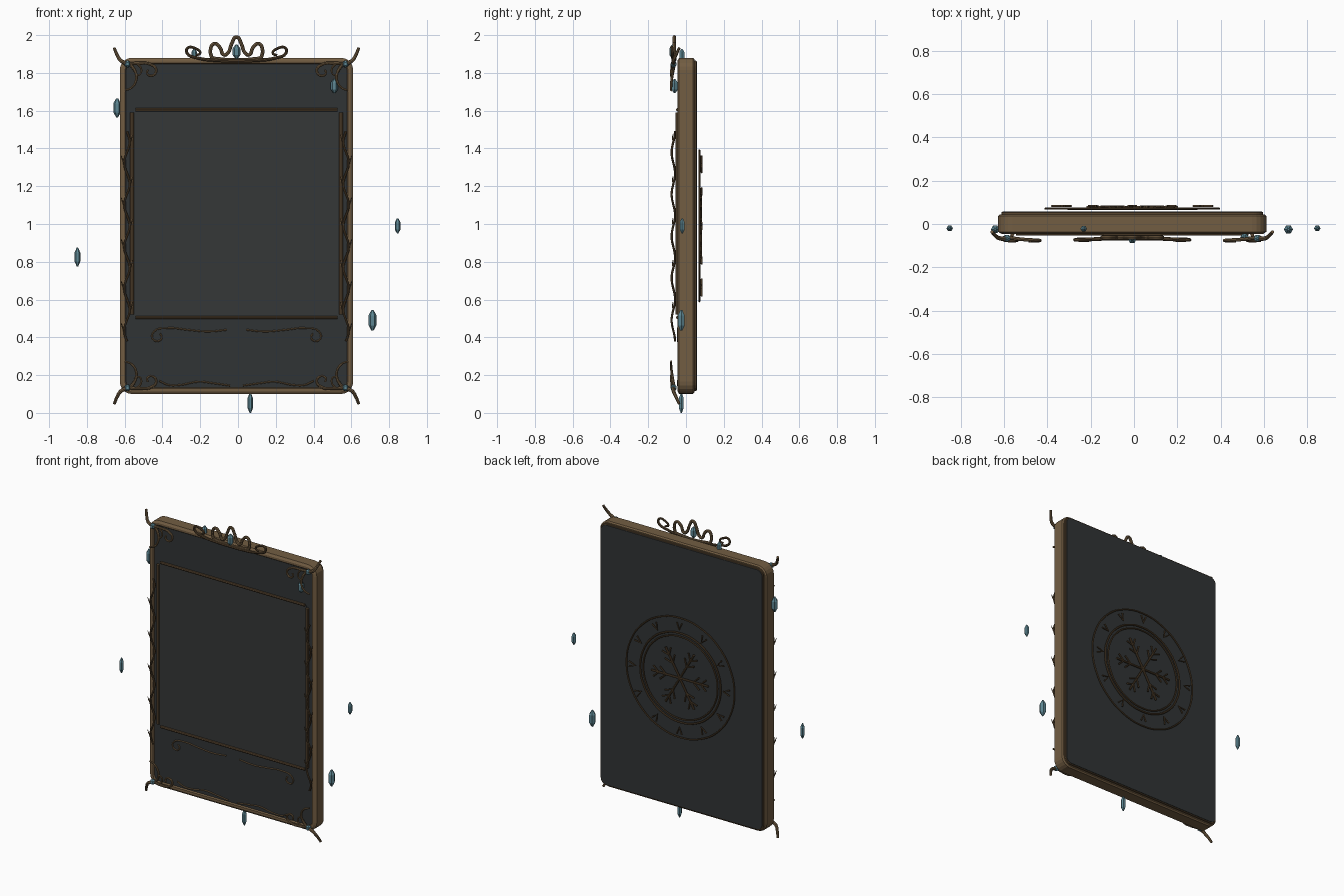
import bpy, bmesh, math
from math import sin, cos, pi
from mathutils import Vector

if "Cube" in bpy.data.objects:
    bpy.data.objects.remove(bpy.data.objects["Cube"])

CX, CZ = -0.008, 0.99          # centre of the card


def material(name, rgb):
    m = bpy.data.materials.new(name)
    m.diffuse_color = (*rgb, 1)
    m.use_nodes = True
    m.node_tree.nodes["Principled BSDF"].inputs["Base Color"].default_value = m.diffuse_color
    return m


BRONZE = material("bronze", (0.17, 0.11, 0.055))
DARK_BRONZE = material("dark_bronze", (0.10, 0.062, 0.03))
SLATE = material("slate", (0.03, 0.034, 0.035))
WINDOW = material("window_slate", (0.036, 0.039, 0.039))
CRYSTAL = material("crystal", (0.11, 0.24, 0.29))


def add_mesh(name, bm, mat):
    bmesh.ops.recalc_face_normals(bm, faces=bm.faces)
    me = bpy.data.meshes.new(name)
    bm.to_mesh(me)
    bm.free()
    me.materials.append(mat)
    ob = bpy.data.objects.new(name, me)
    bpy.context.collection.objects.link(ob)
    return ob


def loft(name, sections, mat, closed=False, cz=CZ):
    """Rounded rectangles (half width, half height, radius, y) joined in order."""
    bm = bmesh.new()
    loops = []
    for hw, hh, r, y in sections:
        loop = []
        for k, (sx, sz) in enumerate(((1, 1), (-1, 1), (-1, -1), (1, -1))):
            for i in range(6):
                a = k * pi / 2 + i * pi / 10
                loop.append(bm.verts.new((CX + sx * (hw - r) + r * cos(a), y,
                                          cz + sz * (hh - r) + r * sin(a))))
        loops.append(loop)
    pairs = list(zip(loops, loops[1:]))
    if closed:
        pairs.append((loops[-1], loops[0]))
    else:
        bm.faces.new(loops[0])
        bm.faces.new(loops[-1])
    n = len(loops[0])
    for a, b in pairs:
        for i in range(n):
            j = (i + 1) % n
            bm.faces.new((a[i], a[j], b[j], b[i]))
    return add_mesh(name, bm, mat)


def tube(name, pts, r, mat=BRONZE, cyclic=False, taper=1.0, sharp=False, res=5):
    """Round wire through points given as (x, y, z)."""
    cu = bpy.data.curves.new(name, "CURVE")
    cu.dimensions = "3D"
    cu.bevel_depth, cu.bevel_resolution = r, 2
    cu.resolution_u, cu.use_fill_caps = res, True
    sp = cu.splines.new("BEZIER")
    sp.bezier_points.add(len(pts) - 1)
    for i, (bp, p) in enumerate(zip(sp.bezier_points, pts)):
        bp.co = p
        bp.handle_left_type = bp.handle_right_type = "VECTOR" if sharp else "AUTO"
        bp.radius = 1 + (taper - 1) * i / max(1, len(pts) - 1)
    sp.use_cyclic_u = cyclic
    cu.materials.append(mat)
    ob = bpy.data.objects.new(name, cu)
    bpy.context.collection.objects.link(ob)
    bpy.ops.object.select_all(action="DESELECT")
    ob.select_set(True)
    bpy.context.view_layer.objects.active = ob
    bpy.ops.object.convert(target="MESH")
    bpy.ops.object.shade_smooth_by_angle()
    return bpy.context.object


def crystal(name, x, y, z, h, w, sides=6, ends=0.25):
    """Faceted stone with narrowed ends."""
    bm = bmesh.new()
    rings = [[bm.verts.new((x + w / 2 * f * cos(2 * pi * i / sides),
                            y + w / 2 * f * sin(2 * pi * i / sides), z + t * h))
              for i in range(sides)]
             for t, f in ((-0.5, ends), (-0.24, 1), (0.24, 1), (0.5, ends))]
    bm.faces.new(rings[0])
    bm.faces.new(rings[-1])
    for a, b in zip(rings, rings[1:]):
        for i in range(sides):
            j = (i + 1) % sides
            bm.faces.new((a[i], a[j], b[j], b[i]))
    return add_mesh(name, bm, CRYSTAL)


# Card body: bronze frame ring, front and back panels
profile = ((0.582, -0.034), (0.590, -0.045), (0.604, -0.045), (0.618, -0.036),
           (0.618, 0.036), (0.610, 0.044), (0.582, 0.044))
loft("frame", [(d, d + 0.272, 0.03 + d - 0.582, y) for d, y in profile], BRONZE, closed=True)
loft("front_panel", [(0.586, 0.858, 0.03, y) for y in (-0.037, -0.005)], SLATE)
loft("back_panel", [(0.590, 0.862, 0.04, 0.03), (0.600, 0.872, 0.04, 0.046),
                    (0.597, 0.869, 0.04, 0.058)], SLATE)
loft("back_rim", [(0.603, 0.875, 0.042, 0.04), (0.603, 0.875, 0.042, 0.054),
                  (0.594, 0.866, 0.040, 0.056), (0.594, 0.866, 0.040, 0.04)],
     DARK_BRONZE, closed=True)

# Picture window with its border bars
WZ = 1.055
loft("window_panel", [(0.545, 0.548, 0.01, y) for y in (-0.039, -0.02)], WINDOW, cz=WZ)
for s in (-1, 1):
    tube("window_bar_horizontal", [(CX - 0.535, -0.044, WZ + s * 0.55),
                                   (CX + 0.535, -0.044, WZ + s * 0.55)], 0.009, DARK_BRONZE, sharp=True)
    tube("window_bar_vertical", [(CX + s * 0.553, -0.046, WZ - 0.535),
                                 (CX + s * 0.553, -0.046, WZ + 0.535)], 0.010, DARK_BRONZE, sharp=True)

# Corner ornaments: gem, claw bending outwards, two inward scrolls
claw = ((0, -0.066, 0), (-0.035, -0.066, -0.018), (-0.056, -0.052, -0.05), (-0.07, -0.036, -0.085))
scroll_a = ((0, -0.062, 0), (0.06, -0.070, -0.004), (0.125, -0.074, 0.003), (0.152, -0.076, 0.032),
            (0.13, -0.079, 0.062), (0.104, -0.08, 0.05), (0.108, -0.08, 0.03))
scroll_b = ((0.015, -0.062, 0), (0.043, -0.07, 0.045), (0.046, -0.076, 0.085),
            (0.022, -0.079, 0.125), (-0.015, -0.078, 0.14))
curl = ((0.05, -0.07, -0.002), (0.072, -0.072, 0.025), (0.066, -0.074, 0.055), (0.047, -0.075, 0.06))
for sx in (-1, 1):
    for sz in (-1, 1):
        gx, gz = CX + sx * 0.577, CZ + sz * 0.857
        for nm, path, r, tp in (("corner_claw", claw, 0.011, 0.7), ("corner_scroll", scroll_a, 0.009, 0.6),
                                ("corner_tendril", scroll_b, 0.009, 0.6), ("corner_curl", curl, 0.006, 0.6)):
            tube(nm, [(gx - sx * u, y, gz - sz * v) for u, y, v in path], r, taper=tp)
        crystal("corner_gem", gx, -0.066, gz, 0.036, 0.034)

# Vines winding up both sides, with small thorns
for s in (-1, 1):
    pts = []
    for i in range(41):
        a = 2 * pi * 5 * i / 40
        pts.append((CX + s * (0.580 + 0.014 * sin(a)), -0.067 + 0.009 * cos(a), 0.38 + 1.11 * i / 40))
    tube("side_vine", pts, 0.006, DARK_BRONZE, res=3)
    for i in range(2, 40, 4):
        x, y, z = pts[i]
        d = 1 if i % 8 == 2 else -1
        tube("vine_thorn", [(x, y, z), (x + s * d * 0.012, y - 0.004, z + 0.022),
                            (x + s * d * 0.016, y - 0.006, z + 0.04)], 0.005, DARK_BRONZE, taper=0.2, res=2)

# Thin flourishes below the window and along the bottom
upper = ((0.05, 0.44), (0.15, 0.431), (0.26, 0.440), (0.36, 0.449), (0.435, 0.432),
         (0.445, 0.395), (0.415, 0.38), (0.395, 0.40), (0.405, 0.42))
lower = ((0.035, 0.145), (0.13, 0.158), (0.20, 0.165), (0.30, 0.148), (0.36, 0.148), (0.41, 0.17))
for s in (-1, 1):
    for nm, path in (("upper_flourish", upper), ("lower_flourish", lower)):
        tube(nm, [(CX + s * x, -0.044, z) for x, z in path], 0.0045)

# Crown on the top edge
half = ((0.128, 1.872), (0.138, 1.92), (0.118, 1.955), (0.088, 1.935), (0.066, 1.895),
        (0.046, 1.905), (0.025, 1.955))
crown = [(-u, z) for u, z in half] + [(0, 1.99)] + list(reversed(half))
tube("crown", [(CX + x, -0.062, z) for x, z in crown], 0.0095)
tube("crown_base", [(CX + x, -0.06, z) for x, z in ((-0.13, 1.878), (0, 1.868), (0.13, 1.878))], 0.009)
arm = ((0, -0.066, 1.864), (0.10, -0.068, 1.866), (0.20, -0.07, 1.878), (0.262, -0.072, 1.905),
       (0.258, -0.074, 1.932), (0.215, -0.075, 1.928), (0.192, -0.075, 1.905), (0.215, -0.075, 1.893))
for s in (-1, 1):
    tube("crown_scroll", [(CX + s * x, y, z) for x, y, z in arm], 0.009, DARK_BRONZE, taper=0.7)
crystal("crown_gem", CX, -0.07, 1.912, 0.075, 0.04)

# Crystals floating round the card: x, y, z, height, width
for x, y, z, h, w in ((-0.64, -0.025, 1.615, 0.10, 0.04), (-0.85, -0.02, 0.825, 0.10, 0.03),
                      (0.845, -0.02, 0.99, 0.08, 0.03), (0.712, -0.025, 0.49, 0.11, 0.042),
                      (0.065, -0.025, 0.052, 0.104, 0.03), (-0.232, -0.022, 1.895, 0.065, 0.03),
                      (0.51, -0.06, 1.73, 0.075, 0.038)):
    crystal("floating_crystal", x, y, z, h, w)


# Back emblem: rings, snowflake and a circle of chevron marks
def polar(pts, ang, y):
    return [(CX + u * cos(ang) - v * sin(ang), y, CZ + u * sin(ang) + v * cos(ang)) for u, v in pts]


for r, wire in ((0.40, 0.005), (0.298, 0.006), (0.275, 0.005)):
    tube("emblem_ring", [(CX + r * cos(i * pi / 8), 0.071, CZ + r * sin(i * pi / 8)) for i in range(16)],
         wire, DARK_BRONZE, cyclic=True)
for k in range(6):
    a = k * pi / 3
    tube("snowflake_arm", polar(((0, 0), (0.21, 0)), a, 0.077), 0.007, DARK_BRONZE, sharp=True)
    for u, b in ((0.10, 0.045), (0.155, 0.04)):
        tube("snowflake_branch", polar(((u + b, b * 0.9), (u, 0), (u + b, -b * 0.9)), a, 0.079),
             0.0055, DARK_BRONZE, sharp=True)
for k in range(12):
    a = k * pi / 6
    tube("emblem_mark", polar(((0.372, 0.018), (0.326, 0), (0.372, -0.018)), a, 0.083),
         0.005, DARK_BRONZE, sharp=True)
